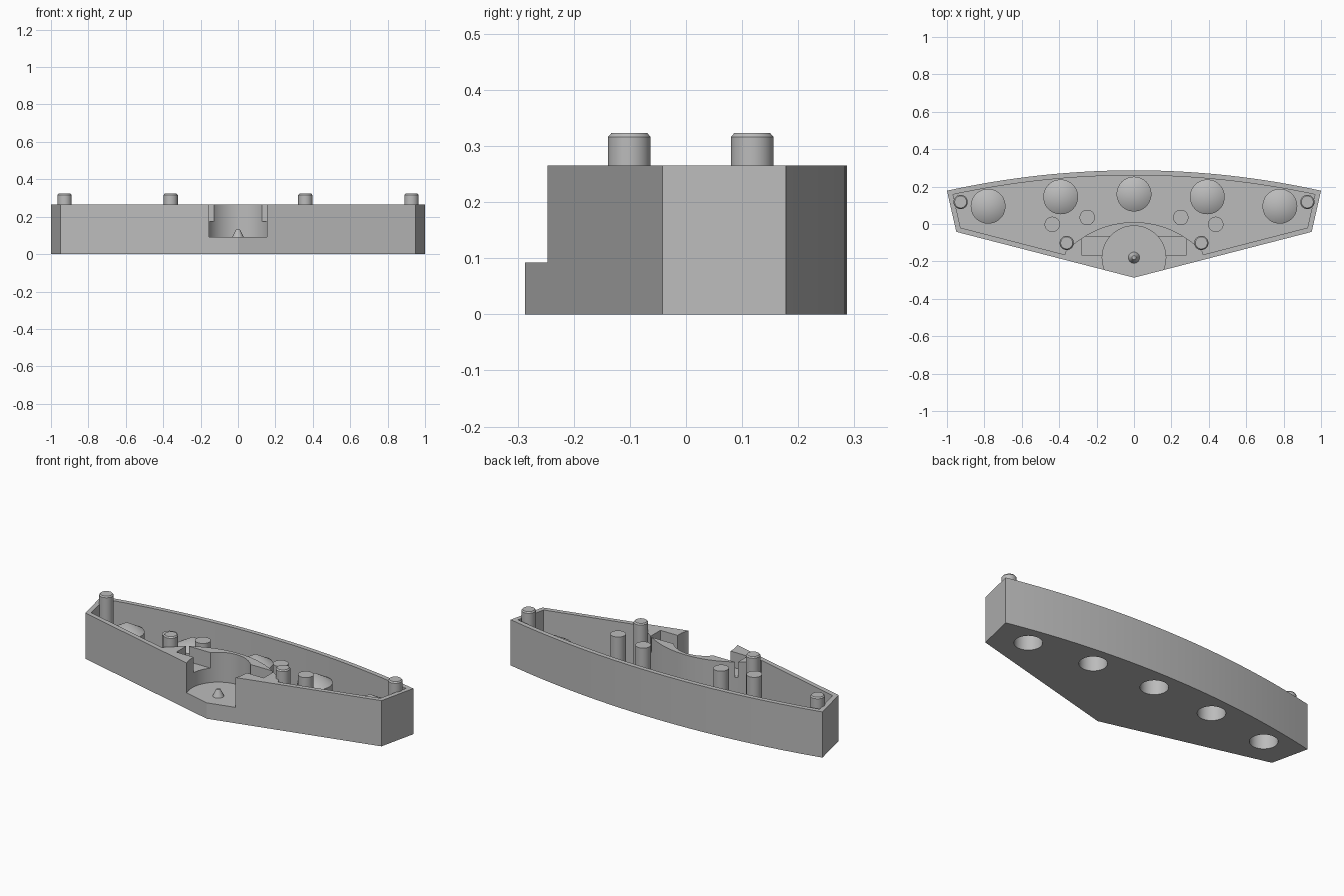
import bpy, bmesh, math
from mathutils import Vector

if "Cube" in bpy.data.objects:
    bpy.data.objects.remove(bpy.data.objects["Cube"])

H, FLOOR, WALL, LIP = 0.265, 0.03, 0.027, 0.092   # rim, floor, wall thickness, socket floor
TIP = (0, -0.18)                                  # socket centre

grey = bpy.data.materials.new("grey")
grey.diffuse_color = (0.5, 0.5, 0.5, 1)
grey.use_nodes = True
grey.node_tree.nodes["Principled BSDF"].inputs["Base Color"].default_value = grey.diffuse_color


def finish(name, bm):
    bmesh.ops.recalc_face_normals(bm, faces=bm.faces)
    me = bpy.data.meshes.new(name)
    bm.to_mesh(me)
    bm.free()
    ob = bpy.data.objects.new(name, me)
    bpy.context.collection.objects.link(ob)
    me.materials.append(grey)
    return ob


def prism(name, pts, z0, z1):
    bm = bmesh.new()
    face = bm.faces.new([bm.verts.new((x, y, z0)) for x, y in pts])
    ext = bmesh.ops.extrude_face_region(bm, geom=[face])
    verts = [g for g in ext["geom"] if isinstance(g, bmesh.types.BMVert)]
    bmesh.ops.translate(bm, verts=verts, vec=(0, 0, z1 - z0))
    return finish(name, bm)


def lathe(name, centre, profile, n=48):
    # stacked rings of (radius, z); a zero radius closes to a point
    bm = bmesh.new()
    rings = []
    for r, z in profile:
        k = n if r > 0 else 1
        rings.append([bm.verts.new((centre[0] + r * math.cos(math.tau * i / n),
                                    centre[1] + r * math.sin(math.tau * i / n), z)) for i in range(k)])
    for a, b in zip(rings, rings[1:]):
        for i in range(n):
            j = (i + 1) % n
            bm.faces.new([a[i], a[j], b[j], b[i]] if len(b) > 1 else [a[i], a[j], b[0]])
    for ring in (rings[0], rings[-1]):
        if len(ring) > 1:
            bm.faces.new(ring)
    return finish(name, bm)


def offset(pts, d):
    # mitred inward offset of a counter-clockwise outline
    out = []
    for i, p in enumerate(pts):
        p, a, b = Vector(p), Vector(pts[i - 1]), Vector(pts[(i + 1) % len(pts)])
        e, f = (p - a).normalized(), (b - p).normalized()
        n1, n2 = Vector((-e.y, e.x)), Vector((-f.y, f.x))
        out.append(tuple(p + (n1 + n2) * d / (1 + n1.dot(n2))))
    return out


def combine(ob, other, op):
    mod = ob.modifiers.new(op, "BOOLEAN")
    mod.operation, mod.solver, mod.object = op, "EXACT", other
    bpy.context.view_layer.objects.active = ob
    bpy.ops.object.modifier_apply(modifier=mod.name)
    bpy.data.objects.remove(other)


# tray outline: pointed front, slanted ends, bowed back
R = (1 + 0.109 ** 2) / (2 * 0.109)
half = math.asin(1 / R)
back = [(R * math.sin(half * t / 16), 0.287 - R + R * math.cos(half * t / 16))
        for t in range(16, -17, -1)]
outline = [(-0.95, -0.042), (0, -0.287), (0.95, -0.042)] + back
body = prism("tray", outline, 0, H)
combine(body, prism("cavity", offset(outline, WALL), FLOOR, H + 0.1), "DIFFERENCE")

# curved socket block behind the front point
arc = [(0.5 * math.sin(a), -0.49 + 0.5 * math.cos(a))
       for a in (math.radians(50 - 100 * i / 32) for i in range(33))]
arc = [(x, y) for x, y in arc if abs(x) < 0.375]
block = [(-0.375, -0.18), (0, -0.277), (0.375, -0.18)] + arc
combine(body, prism("socket_block", block, 0.01, H), "UNION")

# hollow pointed bosses
bosses = [(-0.78, 0.095), (-0.392, 0.145), (0, 0.16), (0.392, 0.145), (0.78, 0.095)]
for c in bosses:
    combine(body, lathe("boss", c, [(0.093, 0.01), (0.093, 0.15), (0, 0.205)]), "UNION")
for c in bosses:
    combine(body, lathe("bore", c, [(0.073, -0.1), (0.073, 0.14), (0, 0.183)]), "DIFFERENCE")

# round socket and the cross slot beside it
combine(body, lathe("socket", TIP, [(0.17, LIP), (0.17, H + 0.1)], 64), "DIFFERENCE")
slot = [(-0.28, -0.165), (0.28, -0.165), (0.28, -0.068), (-0.28, -0.068)]
combine(body, prism("slot", slot, 0.175, H + 0.1), "DIFFERENCE")
parts = [body]

# pivot nub in the socket
parts.append(lathe("pivot_nub", TIP, [(0.03, LIP - 0.01), (0.03, LIP), (0.011, 0.132)], 32))

# tall locating pins and plain support posts, both sides
for side, s in (("left", -1), ("right", 1)):
    for name, x, y in (("outer_pin", 0.927, 0.118), ("inner_pin", 0.36, -0.101)):
        parts.append(lathe(f"{side}_{name}", (s * x, y),
                           [(0.038, 0.02), (0.038, 0.316), (0.032, 0.323)]))
    for name, x, y in (("outer_post", 0.437, -0.002), ("inner_post", 0.25, 0.035)):
        parts.append(lathe(f"{side}_{name}", (s * x, y), [(0.041, 0.02), (0.041, H)]))

bpy.ops.object.select_all(action="DESELECT")
for ob in parts:
    ob.select_set(True)
bpy.context.view_layer.objects.active = body
bpy.ops.object.shade_smooth_by_angle(angle=math.radians(25))
